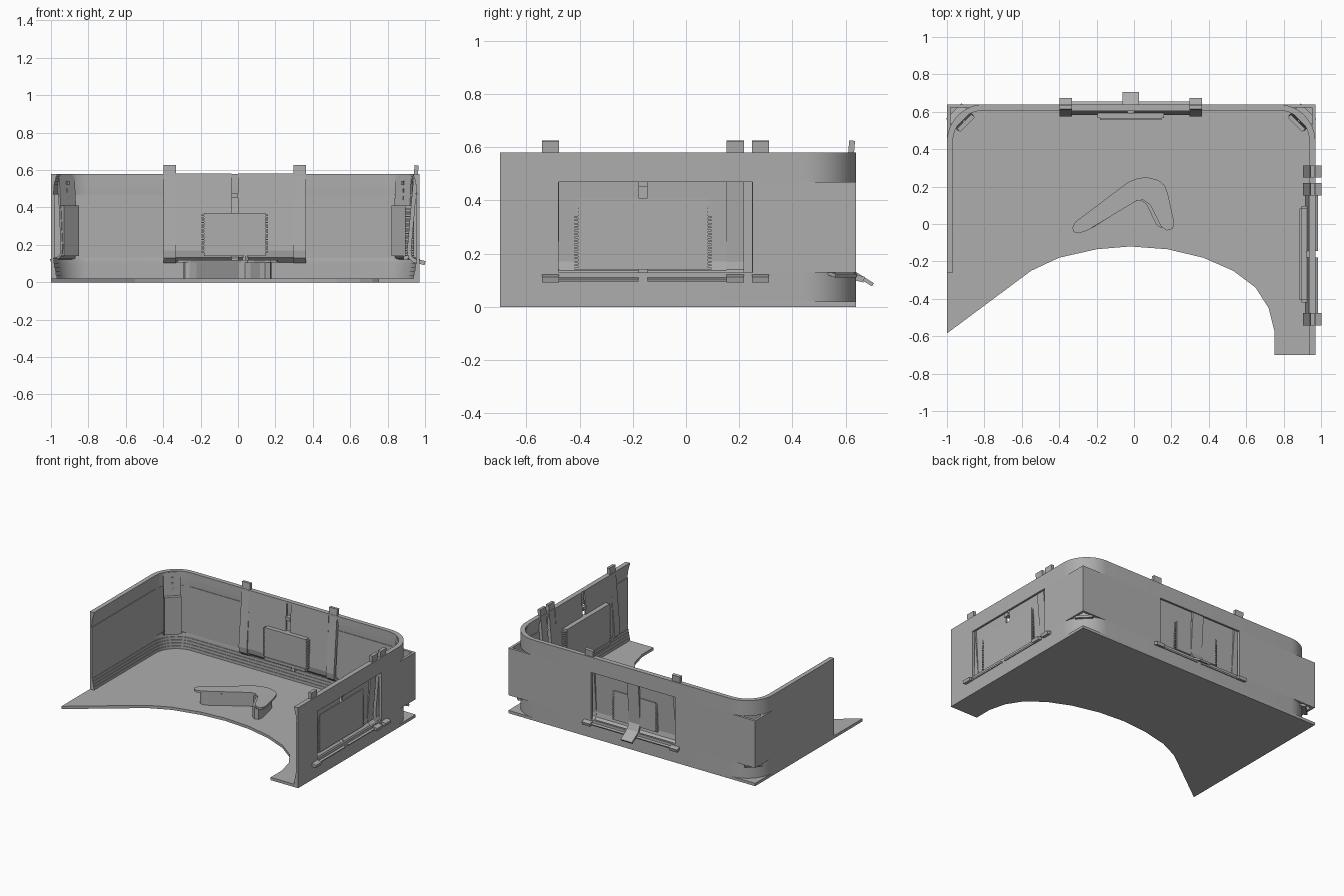
import bpy, bmesh
from math import sin, cos, pi, radians
from mathutils import Matrix, Vector

cube = bpy.data.objects.get("Cube")
if cube:
    bpy.data.objects.remove(cube, do_unlink=True)

grey = bpy.data.materials.new("plain_grey")
grey.use_nodes = True
grey.diffuse_color = (0.42, 0.42, 0.42, 1)
grey.node_tree.nodes["Principled BSDF"].inputs["Base Color"].default_value = (0.42, 0.42, 0.42, 1)


def finish(name, bm, matrix=Matrix()):
    bmesh.ops.transform(bm, matrix=matrix, verts=bm.verts)
    bmesh.ops.recalc_face_normals(bm, faces=bm.faces)
    mesh = bpy.data.meshes.new(name)
    bm.to_mesh(mesh)
    bm.free()
    mesh.materials.append(grey)
    obj = bpy.data.objects.new(name, mesh)
    bpy.context.collection.objects.link(obj)
    return obj


def skin(name, rings, matrix=Matrix()):
    """Join equal rings of points into a closed solid."""
    bm = bmesh.new()
    rows = [[bm.verts.new(p) for p in ring] for ring in rings]
    n = len(rows[0])
    for a, b in zip(rows, rows[1:]):
        for i in range(n):
            j = (i + 1) % n
            bm.faces.new((a[i], a[j], b[j], b[i]))
    bm.faces.new(rows[0])
    bm.faces.new(rows[-1])
    return finish(name, bm, matrix)


def slab(name, outline, z0, z1):
    return skin(name, [[(x, y, z) for x, y in outline] for z in (z0, z1)])


def add_box(bm, x0, x1, y0, y1, z0, z1):
    verts = bmesh.ops.create_cube(bm, size=1)["verts"]
    for v in verts:
        v.co = Vector((x0 + (v.co.x + .5) * (x1 - x0),
                       y0 + (v.co.y + .5) * (y1 - y0),
                       z0 + (v.co.z + .5) * (z1 - z0)))


def box(name, *size, matrix=Matrix()):
    bm = bmesh.new()
    add_box(bm, *size)
    return finish(name, bm, matrix)


def ribbon(name, path, thick, u0, u1, matrix):
    """A bent strip: path is (depth, height), swept from u0 to u1 along the wall."""
    pts = [Vector(p) for p in path]
    sides = ([], [])
    for i, p in enumerate(pts):
        t = (pts[min(i + 1, len(pts) - 1)] - pts[max(i - 1, 0)]).normalized()
        n = Vector((-t.y, t.x)) * thick / 2
        sides[0].append(p + n)
        sides[1].append(p - n)
    ring = sides[0] + sides[1][::-1]
    return skin(name, [[(u, p.x, p.y) for p in ring] for u in (u0, u1)], matrix)


# Floor with a curved front edge
slab("floor", [(-1, .64), (.97, .64), (.97, -.7), (.75, -.7), (.75, -.57),
               (.72, -.45), (.65, -.34), (.53, -.25), (.37, -.18), (.18, -.135),
               (-.02, -.12), (-.2, -.135), (-.4, -.18), (-.55, -.25), (-1, -.585)],
     0, .02)


# Rounded stepped bands at the bottom and top of the walls
def wall_path(inset):
    r = .2 - inset
    pts = [(-1 + inset, -.26)]
    for cx, start in ((-.8, pi), (.77, pi / 2)):
        for i in range(13):
            a = start - pi / 2 * i / 12
            pts.append((cx + r * cos(a), .44 + r * sin(a)))
    return pts + [(.97 - inset, -.7)]


def band(name, profile):
    paths = [(wall_path(s), z) for s, z in profile]
    count = len(paths[0][0])
    obj = skin(name, [[(*p[i], z) for p, z in paths] for i in range(count)])
    bpy.ops.object.select_all(action="DESELECT")
    obj.select_set(True)
    bpy.context.view_layer.objects.active = obj
    bpy.ops.object.shade_smooth_by_angle(angle=radians(25))


def stepped(z_thick, z_thin, z_end):
    steps = 5
    prof = [(0, z_thick)]
    for i in range(steps):
        s = .032 - .004 * i
        prof += [(s, z_thick + (z_thin - z_thick) * k / steps) for k in (i, i + 1)]
    return prof + [(.014, z_end), (0, z_end)]


band("lower_band", stepped(.02, .12, .13))
band("upper_band", stepped(.58, .51, .47))

# Middle walls, square at the corners, with two window openings
T = .018
for name, x0, x1, y0, y1 in (
        ("left_half_back_wall", .31, .97, .64 - T, .64),
        ("right_half_back_wall", -1, -.36, .64 - T, .64),
        ("right_wall", -1, -1 + T, -.26, .64),
        ("left_wall_front", .97 - T, .97, -.7, -.48),
        ("left_wall_rear", .97 - T, .97, .25, .64)):
    box(name, x0, x1, y0, y1, .13, .47)

# Bent panels, straps and screens hung in each window
STRAP = [(-.015, .625), (-.055, .17), (-.05, .135), (-.03, .117), (.03, .102)]
PANEL = [(-.03, .58), (-.052, .17), (-.045, .135), (-.02, .113), (.012, .1)]


def station(label, matrix, half, z0, z1):
    for s, side in ((-1, "first"), (1, "second")):
        ribbon(f"{label}_{side}_panel", PANEL, .01, s * .017, s * .318, matrix)
        ribbon(f"{label}_{side}_strap", STRAP, .022, s * .315, s * .38, matrix)
    box(f"{label}_screen", -half, half, -.078, -.03, z0, z1, matrix=matrix)
    box(f"{label}_screen_lip", -half, half, -.085, -.06, z0 - .02, z0, matrix=matrix)
    box(f"{label}_clip", -.017, .017, -.05, -.02, .45, .475, matrix=matrix)
    fins = bmesh.new()
    count = int((z1 - z0) / .013)
    for i in range(count):
        z = z0 + .013 * i
        for s in (-1, 1):
            add_box(fins, s * half, s * (half + .013), -.074, -.032, z, z + .007)
    finish(f"{label}_screen_fins", fins, matrix)


back = Matrix.Translation((-.017, .64, 0))
left = Matrix.Translation((.97, -.162, 0)) @ Matrix.Rotation(-pi / 2, 4, "Z")
station("back", back, .165, .16, .37)
station("left", left, .245, .14, .41)
ribbon("left_spare_strap", STRAP, .022, -.475, -.41, left)
ribbon("back_centre_bar", [(-.015, .475), (-.035, .18), (-.012, .13), (.063, .083)],
       .014, -.045, .045, back)

# Diagonal corner panels
for label, x, turn in (("right", -.941, 1), ("left", .911, -1)):
    m = Matrix.Translation((x, .581, 0)) @ Matrix.Rotation(turn * pi / 4, 4, "Z")
    ribbon(f"{label}_corner_panel", [(-.03, .575)] + [(d, z + .015) for d, z in STRAP[1:]],
           .014, -.058, .058, m)
    box(f"{label}_corner_box", -.055, .055, -.072, -.045, .14, .41, matrix=m)
    slits = bmesh.new()
    for z in (.44, .48, .52):
        add_box(slits, -.008, .008, -.047, -.035, z, z + .022)
    finish(f"{label}_corner_slits", slits, m)

# Bent table standing on the floor
TABLE = [(-.33, -.02), (-.315, .01), (-.03, .225), (.02, .245), (.07, .25),
         (.13, .235), (.165, .205), (.18, .165), (.215, .01), (.208, -.025),
         (.175, -.035), (.145, -.015), (.085, .105), (.05, .128), (.015, .125),
         (-.25, -.035), (-.295, -.05), (-.322, -.043)]
slab("table_top", TABLE, .105, .12)
slab("table_base", [(-.045 + (x + .045) * .86, .11 + (y - .11) * .9) for x, y in TABLE],
     .02, .105)

# Slim pointed stand by the back panel
stand = bmesh.new()
bmesh.ops.create_cone(stand, cap_ends=True, segments=6, radius1=.02, radius2=.003, depth=.1)
finish("pointed_stand", stand, Matrix.Translation((.04, .575, .16)))
